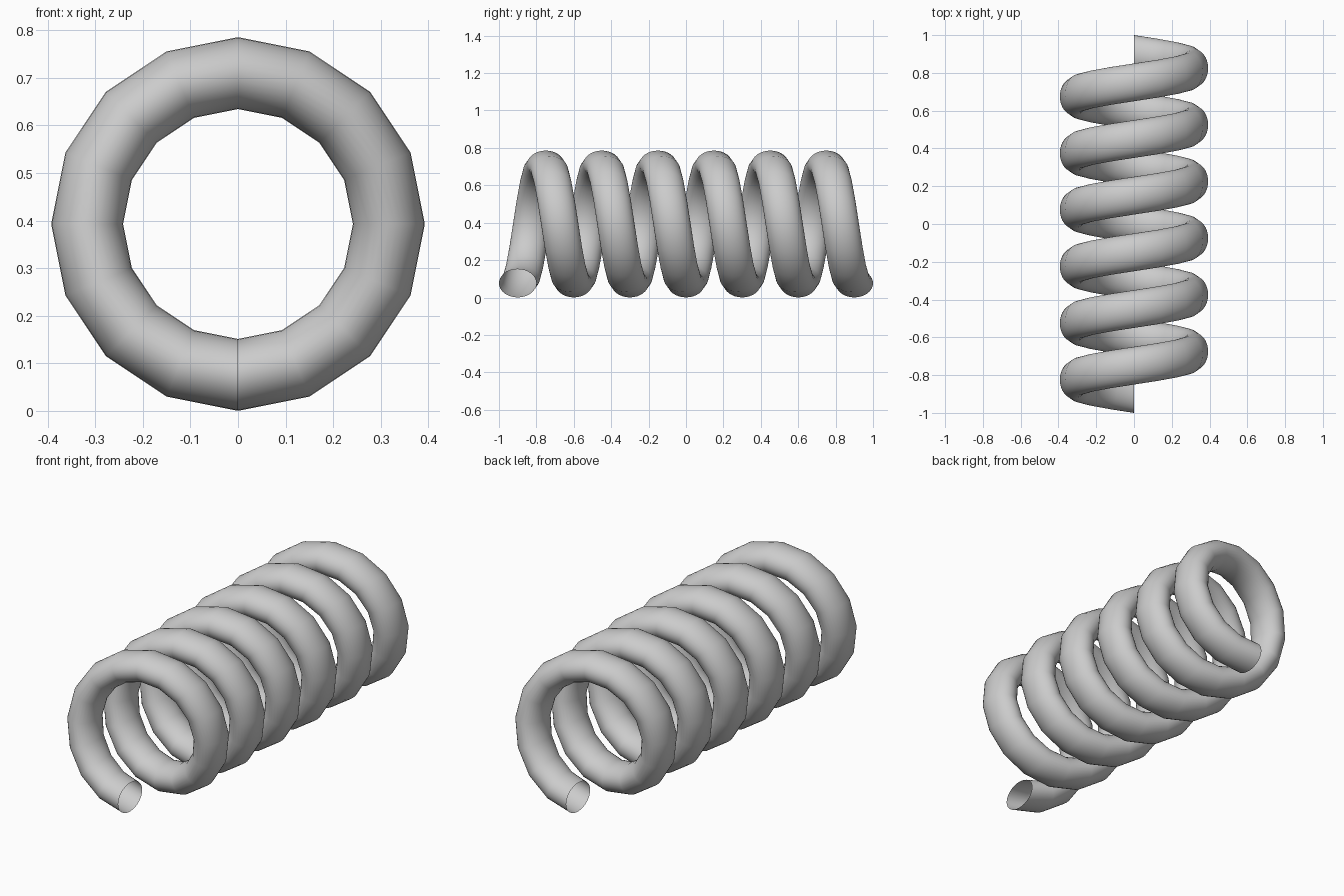
import bpy, bmesh
from math import sin, cos, pi

if "Cube" in bpy.data.objects:
    bpy.data.objects.remove(bpy.data.objects["Cube"])

TURNS, STEPS, SIDES = 6, 16, 32
PITCH = 0.3
COIL_R, AXIS_Z = 0.317, 0.393      # radius of the coil centre line, height of its axis
HALF_Y, HALF_R = 0.1, 0.0755       # oval wire section: along the axis, radially

bm = bmesh.new()

# oval rings swept round the axis while advancing along y
rings = []
for i in range(TURNS * STEPS + 1):
    turn = i / STEPS
    a = 2 * pi * turn
    ring = []
    for k in range(SIDES):
        t = 2 * pi * k / SIDES
        r = COIL_R + HALF_R * cos(t)
        y = PITCH * (turn - TURNS / 2) + HALF_Y * sin(t)
        ring.append(bm.verts.new((-r * sin(a), y, AXIS_Z - r * cos(a))))
    rings.append(ring)

# wire skin, left open at both ends
for r0, r1 in zip(rings, rings[1:]):
    for k in range(SIDES):
        n = (k + 1) % SIDES
        face = bm.faces.new((r0[k], r0[n], r1[n], r1[k]))
        face.smooth = True
bmesh.ops.recalc_face_normals(bm, faces=bm.faces)

mesh = bpy.data.meshes.new("coil_spring")
bm.to_mesh(mesh)
bm.free()
spring = bpy.data.objects.new("coil_spring", mesh)
bpy.context.collection.objects.link(spring)
